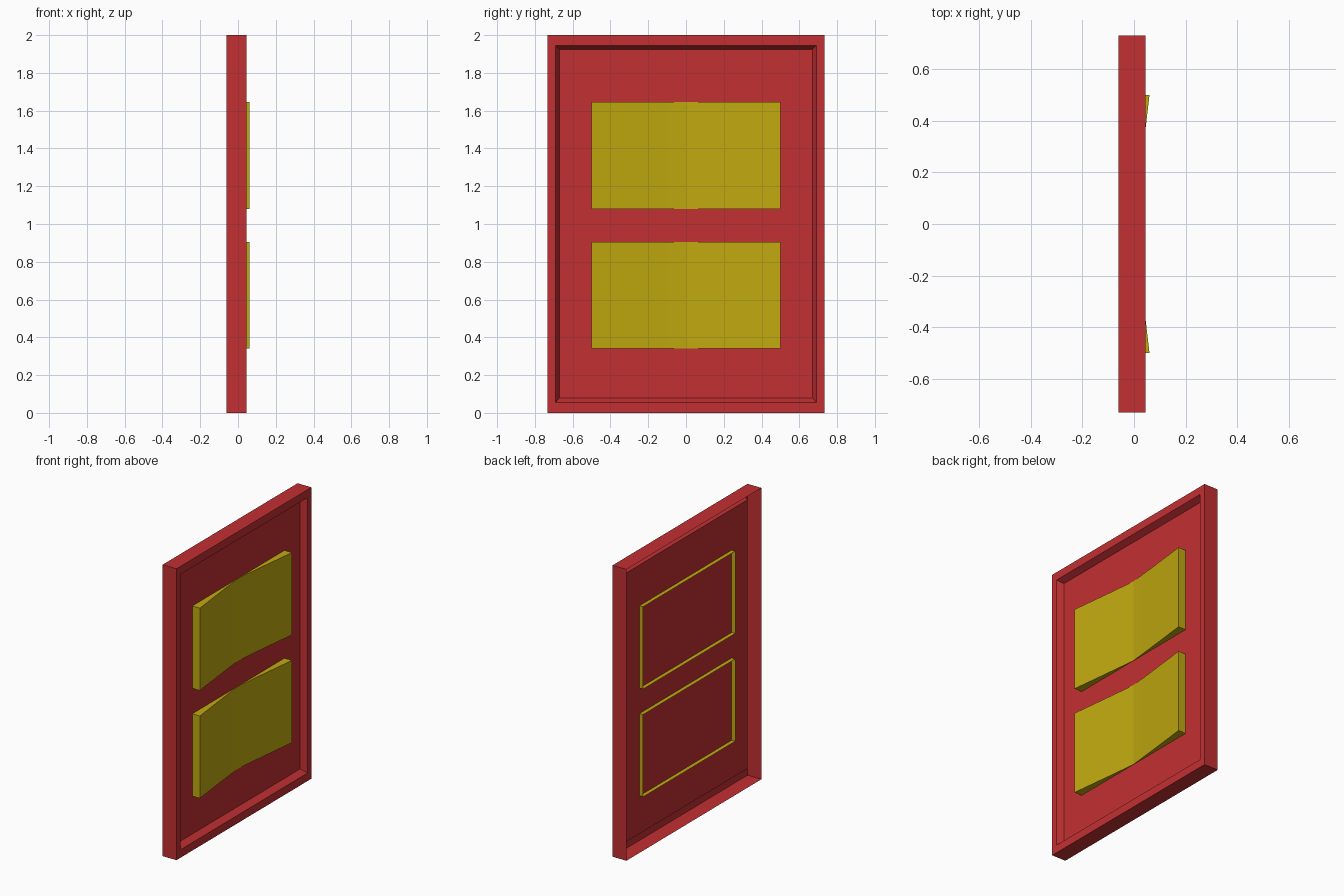
import bpy, bmesh

if "Cube" in bpy.data.objects:
    bpy.data.objects.remove(bpy.data.objects["Cube"])


def material(name, rgb):
    m = bpy.data.materials.new(name)
    m.diffuse_color = (*rgb, 1)
    m.use_nodes = True
    m.node_tree.nodes["Principled BSDF"].inputs["Base Color"].default_value = m.diffuse_color
    return m


red = material("red", (0.54, 0.029, 0.032))
yellow = material("yellow", (0.53, 0.40, 0.005))


def add_object(name, bm, mat):
    me = bpy.data.meshes.new(name)
    bm.to_mesh(me)
    bm.free()
    me.materials.append(mat)
    ob = bpy.data.objects.new(name, me)
    bpy.context.collection.objects.link(ob)
    return ob


def rect_loop(bm, x, half_y, z0, z1):
    return [bm.verts.new((x, y, z)) for y, z in
            ((-half_y, z0), (half_y, z0), (half_y, z1), (-half_y, z1))]


def bridge(bm, a, b):
    n = len(a)
    for i in range(n):
        j = (i + 1) % n
        bm.faces.new((a[i], a[j], b[j], b[i]))


# Door panel: thin pressed shell, open at the back, with a sloped recess in front
bm = bmesh.new()
loops = [rect_loop(bm, *p) for p in (
    (-0.06, 0.732, 0.0, 2.0),       # back edge
    (0.045, 0.732, 0.0, 2.0),       # front edge
    (0.045, 0.69, 0.055, 1.945),    # inner edge of rim
    (0.003, 0.67, 0.08, 1.925))]    # recess floor
for a, b in zip(loops, loops[1:]):
    bridge(bm, a, b)
bm.faces.new(loops[-1])
add_object("door_panel", bm, red)

# Raised plates: concave front, walls pass through the floor, open at the back
profile = [(-0.5, 0.06), (-0.25, 0.031), (-0.1, 0.0145), (0, 0.005),
           (0.1, 0.0145), (0.25, 0.031), (0.5, 0.06)]
BACK = -0.024
for name, z0, z1 in (("lower_plate", 0.34, 0.905), ("upper_plate", 1.08, 1.645)):
    bm = bmesh.new()
    rows = [[bm.verts.new(c) for c in ((BACK, y, z0), (x, y, z0), (x, y, z1), (BACK, y, z1))]
            for y, x in profile]
    for a, b in zip(rows, rows[1:]):
        for i in range(3):          # bottom wall, front, top wall
            bm.faces.new((a[i], b[i], b[i + 1], a[i + 1]))
    bm.faces.new(rows[0])           # end walls
    bm.faces.new(rows[-1][::-1])
    add_object(name, bm, yellow)
